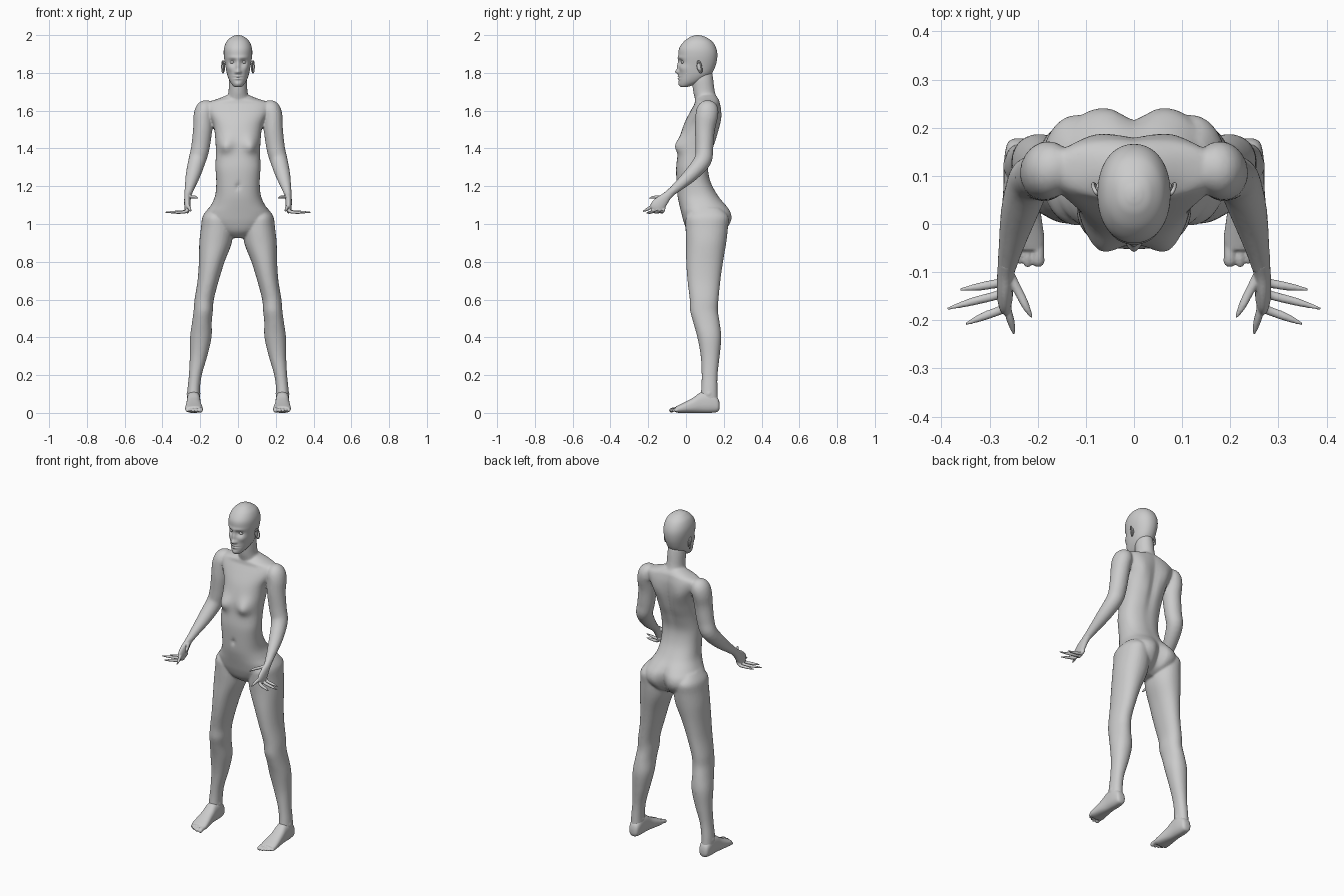
import bpy, bmesh, math
from mathutils import Vector, Matrix


def spline(rows, steps):
    """Catmull-Rom resampling of parameter rows."""
    rows = [Vector(r) for r in rows]
    out = []
    for i in range(len(rows) - 1):
        a, b = rows[max(i - 1, 0)], rows[i]
        c, d = rows[i + 1], rows[min(i + 2, len(rows) - 1)]
        for k in range(steps):
            t = k / steps
            out.append(0.5 * (2 * b + (c - a) * t + (2 * a - 5 * b + 4 * c - d) * t * t
                              + (3 * b - a - 3 * c + d) * t ** 3))
    return out + [rows[-1]]


def skin(bm, rings):
    """Bridge rings of points into a closed skin."""
    rv = [[bm.verts.new(p) for p in ring] for ring in rings]
    n = len(rv[0])
    for a, b in zip(rv, rv[1:]):
        for i in range(n):
            j = (i + 1) % n
            bm.faces.new((a[i], a[j], b[j], b[i]))
    bm.faces.new(rv[0])
    bm.faces.new(rv[-1])


def sections(bm, rows, axis='z', power=2.0, seg=32, steps=4, sides=(1,)):
    """Loft of rows (station, centre x, half width, low, high) along z or y."""
    for s in sides:
        rings = []
        for t, cx, hw, lo, hi in spline(rows, steps):
            ring = []
            for i in range(seg):
                a = 2 * math.pi * i / seg
                c, d = math.cos(a), math.sin(a)
                u = math.copysign(abs(c) ** (2 / power), c) * hw + cx
                v = math.copysign(abs(d) ** (2 / power), d) * (hi - lo) / 2 + (hi + lo) / 2
                ring.append((s * u, v, t) if axis == 'z' else (s * u, t, v))
            rings.append(ring)
        skin(bm, rings)


def tube(bm, rows, side=(1, 0, 0), seg=20, steps=4, sides=(1, -1)):
    """Tube through rows (x, y, z, radius along side, other radius)."""
    for s in sides:
        pts = spline(rows, steps)
        rings = []
        for k, p in enumerate(pts):
            q, r = pts[min(k + 1, len(pts) - 1)], pts[max(k - 1, 0)]
            tan = Vector(q[:3]) - Vector(r[:3])
            tan.normalize()
            u = Vector(side)
            u = (u - tan * u.dot(tan)).normalized()
            v = tan.cross(u)
            ring = []
            for i in range(seg):
                a = 2 * math.pi * i / seg
                w = Vector(p[:3]) + u * p[3] * math.cos(a) + v * p[4] * math.sin(a)
                ring.append((s * w.x, w.y, w.z))
            rings.append(ring)
        skin(bm, rings)


def ball(bm, loc, size, tilt=0.0, sides=(1, -1)):
    for s in sides:
        m = (Matrix.Translation((s * loc[0], loc[1], loc[2])) @ Matrix.Rotation(tilt, 4, 'X')
             @ Matrix.Diagonal((*size, 1)))
        bmesh.ops.create_uvsphere(bm, u_segments=20, v_segments=12, radius=1, matrix=m)


def sculpt(bm, bumps):
    """Soft pushes: (centre, spread, displacement), mirrored when off centre."""
    for c, sp, d in bumps:
        for s in ((1, -1) if c[0] else (1,)):
            for v in bm.verts:
                e = sum(((v.co[i] - (c[i] * s if i == 0 else c[i])) / sp[i]) ** 2 for i in range(3))
                if e < 12:
                    w = math.exp(-e / 2)
                    v.co += Vector((d[0] * s, d[1], d[2])) * w


def finish(bm, name, voxel=0, smooth=0, keep=1.0):
    bmesh.ops.recalc_face_normals(bm, faces=bm.faces)
    for f in bm.faces:
        f.smooth = True
    me = bpy.data.meshes.new(name)
    bm.to_mesh(me)
    bm.free()
    ob = bpy.data.objects.new(name, me)
    bpy.context.collection.objects.link(ob)
    if voxel:
        m = ob.modifiers.new("fuse", 'REMESH')
        m.mode, m.voxel_size, m.use_smooth_shade = 'VOXEL', voxel, True
    if smooth:
        m = ob.modifiers.new("soften", 'SMOOTH')
        m.factor, m.iterations = 0.5, smooth
    if keep < 1:
        ob.modifiers.new("reduce", 'DECIMATE').ratio = keep
    return ob


# Body: torso with chest, back and seat shaping
bm = bmesh.new()
sections(bm, [(.925, 0, .04, .05, .14), (.96, 0, .11, .01, .2), (1.01, 0, .165, -.012, .228),
              (1.06, 0, .168, -.025, .23), (1.10, 0, .143, -.035, .21), (1.15, 0, .121, -.045, .17),
              (1.22, 0, .115, -.05, .132), (1.30, 0, .119, -.052, .118), (1.38, 0, .117, -.042, .137),
              (1.45, 0, .12, -.034, .162), (1.53, 0, .132, -.01, .18), (1.60, 0, .168, .025, .185),
              (1.64, 0, .165, .048, .18), (1.665, 0, .10, .06, .172), (1.69, 0, .04, .07, .15)],
         power=2.35, seg=64, steps=5)
sculpt(bm, [((.065, -.025, 1.42), (.028, .05, .03), (.004, -.03, -.008)),   # breasts
            ((0, .17, 1.47), (.016, .05, .12), (0, -.012, 0)),              # spine
            ((.085, .17, 1.55), (.03, .04, .045), (0, .012, 0)),            # shoulder blades
            ((.08, .04, 1.655), (.06, .02, .008), (0, -.01, .003)),         # collar bones
            ((.085, .2, 1.03), (.045, .06, .05), (0, .018, 0)),             # seat
            ((0, .22, 1.0), (.02, .06, .065), (0, -.03, 0)),
            ((0, -.05, 1.2), (.008, .03, .012), (0, .012, 0))])             # navel
# Neck
sections(bm, [(1.60, 0, .075, .06, .175), (1.66, 0, .06, .048, .166), (1.70, 0, .05, .038, .153),
              (1.76, 0, .049, .032, .145), (1.80, 0, .045, .03, .14)])
# Legs
sections(bm, [(1.085, .12, .035, .05, .18), (1.04, .118, .069, .002, .224), (.98, .112, .084, -.002, .222),
              (.90, .119, .086, 0, .213), (.80, .139, .068, .001, .196), (.70, .158, .056, .008, .182),
              (.60, .179, .051, .02, .172), (.54, .184, .051, .022, .169), (.48, .191, .052, .038, .178),
              (.40, .197, .057, .06, .187), (.30, .209, .046, .078, .178), (.20, .226, .034, .083, .167),
              (.12, .235, .033, .08, .167), (.05, .236, .034, .07, .17)], power=2.15, sides=(1, -1))
# Arms
tube(bm, [(.13, .115, 1.63, .02, .03), (.165, .115, 1.612, .05, .055), (.183, .11, 1.575, .052, .06),
          (.187, .1, 1.50, .051, .053), (.2, .097, 1.40, .049, .047), (.217, .088, 1.335, .046, .046),
          (.238, .025, 1.26, .039, .038), (.256, -.05, 1.193, .026, .026), (.265, -.095, 1.155, .019, .021)])
# Ankle bones
ball(bm, (.236, .12, .1), (.039, .02, .018))
finish(bm, "body", voxel=.006, smooth=6, keep=.35)

# Feet with toes
bm = bmesh.new()
sections(bm, [(.178, .235, .012, .025, .05), (.168, .235, .028, .006, .08), (.13, .235, .035, 0, .115),
              (.08, .235, .036, 0, .11), (.04, .235, .039, 0, .082), (0, .234, .044, 0, .06),
              (-.035, .233, .047, 0, .043), (-.055, .231, .042, .003, .034)],
         axis='y', power=2.5, sides=(1, -1))
for i in range(5):
    x = (.199, .221, .238, .254, .269)[i]
    y = (-.077, -.078, -.071, -.062, -.05)[i]
    r = (.013, .009, .0085, .008, .0085)[i]
    tube(bm, [(x, -.02, .022, r, r), (x, y + .012, .018, r, r * .9), (x, y, .014, r * 1.05, r * .95),
              (x, y - .008, .012, r * .8, r * .7), (x, y - .012, .011, r * .3, r * .3)], seg=12)
finish(bm, "feet", voxel=.0035, smooth=4, keep=.4)

# Hands: palm, thumb, forefinger and three fingers spread sideways
bm = bmesh.new()
tube(bm, [(.262, -.075, 1.172, .02, .022), (.266, -.1, 1.148, .018, .024), (.268, -.13, 1.118, .017, .034),
          (.268, -.152, 1.092, .016, .038), (.268, -.165, 1.074, .011, .03), (.268, -.17, 1.068, .004, .012)])
digits = [[(.262, -.1, 1.146), (.24, -.14, 1.143), (.225, -.17, 1.142), (.212, -.195, 1.136)],
          [(.268, -.15, 1.1), (.262, -.18, 1.092), (.255, -.205, 1.078), (.249, -.229, 1.066)],
          [(.262, -.17, 1.085), (.275, -.178, 1.066), (.315, -.193, 1.061), (.35, -.208, 1.058)],
          [(.262, -.14, 1.085), (.28, -.147, 1.067), (.335, -.161, 1.063), (.388, -.176, 1.062)],
          [(.262, -.118, 1.092), (.278, -.122, 1.068), (.32, -.13, 1.063), (.361, -.136, 1.06)]]
for d in digits:
    radii = (.0115, .0095, .0085, .003)
    tube(bm, [(*p, r, r * .9) for p, r in zip(d, radii)], side=(.3, 1, 0), seg=12)
finish(bm, "hands", voxel=.003, smooth=3, keep=.5)

# Head with face shaping
bm = bmesh.new()
sections(bm, [(1.724, 0, .012, -.022, .0), (1.732, 0, .026, -.032, .03), (1.755, 0, .043, -.037, .085),
              (1.79, 0, .057, -.037, .132), (1.84, 0, .067, -.037, .157), (1.89, 0, .075, -.04, .166),
              (1.93, 0, .074, -.036, .16), (1.965, 0, .061, -.012, .14), (1.988, 0, .038, .018, .108),
              (1.997, 0, .019, .04, .083), (2.0, 0, .005, .055, .068)],
         power=2.15, seg=112, steps=10)
sculpt(bm, [((.03, -.04, 1.857), (.014, .03, .011), (0, .013, 0)),          # eye sockets
            ((.03, -.04, 1.88), (.02, .03, .007), (0, -.004, 0)),           # brows
            ((0, -.04, 1.835), (.0075, .03, .024), (0, -.011, 0)),          # nose bridge
            ((0, -.04, 1.806), (.008, .03, .008), (0, -.016, 0)),           # nose tip
            ((.012, -.04, 1.803), (.005, .03, .006), (0, -.007, 0)),        # nostrils
            ((.042, -.02, 1.825), (.014, .03, .014), (.003, -.005, 0)),     # cheeks
            ((0, -.04, 1.781), (.014, .03, .004), (0, -.007, 0)),           # upper lip
            ((0, -.04, 1.776), (.016, .03, .0022), (0, .006, 0)),
            ((0, -.04, 1.769), (.012, .03, .004), (0, -.007, 0)),           # lower lip
            ((0, -.035, 1.741), (.014, .03, .009), (0, -.005, 0))])         # chin
finish(bm, "head")

# Eyes
bm = bmesh.new()
ball(bm, (.03, -.014, 1.857), (.013, .012, .0085))
finish(bm, "eyes")

# Ears: rim and bowl
bm = bmesh.new()
for s in (1, -1):
    rim = [(.074 + .011 * (1 - math.cos(t)) / 2, .064 + .017 * (1 - math.cos(t)) / 2 - .006 * math.sin(t),
            1.832 + .031 * math.sin(t)) for t in [2 * math.pi * k / 12 for k in range(1, 12)]]
    tube(bm, [(*p, .004, .004) for p in rim], seg=8, steps=2, sides=(s,))
ball(bm, (.074, .071, 1.832), (.006, .014, .027), tilt=.15)
finish(bm, "ears")
